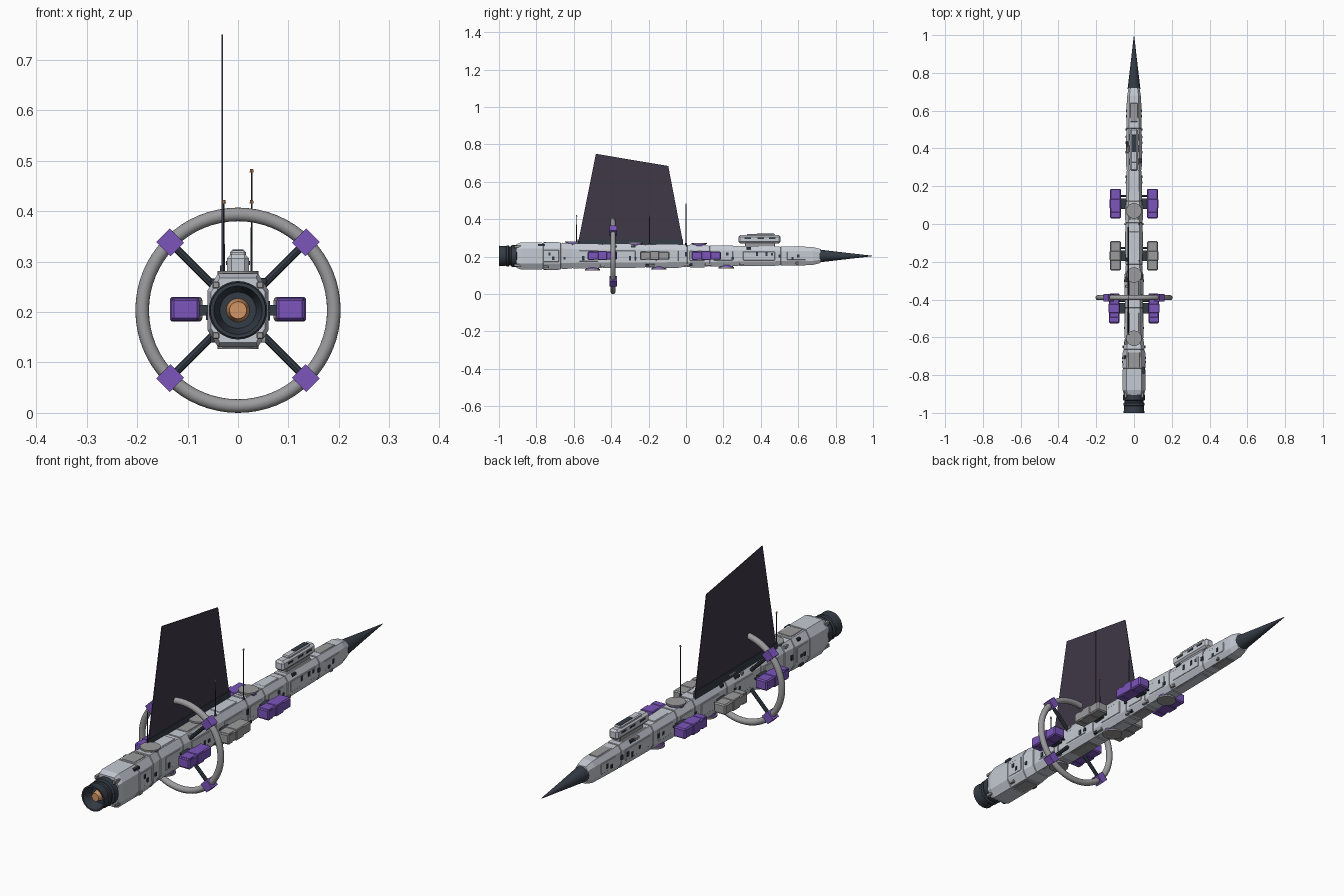
import bpy, bmesh, math, random
from mathutils import Matrix, Vector

if "Cube" in bpy.data.objects:
    bpy.data.objects.remove(bpy.data.objects["Cube"])

random.seed(4)
ZC = 0.2035                      # height of the long axis


def material(name, rgb):
    m = bpy.data.materials.new(name)
    m.diffuse_color = (*rgb, 1)
    m.use_nodes = True
    m.node_tree.nodes["Principled BSDF"].inputs["Base Color"].default_value = m.diffuse_color
    return m


LIGHT = material("light_grey", (0.56, 0.59, 0.65))
MID = material("mid_grey", (0.33, 0.33, 0.34))
SLATE = material("slate", (0.035, 0.045, 0.06))
SAIL = material("dark_plum", (0.05, 0.04, 0.065))
PURPLE = material("purple", (0.2, 0.09, 0.5))
COPPER = material("copper", (0.65, 0.3, 0.13))


def finish(name, bm, mat, bevel=0, smooth=False):
    bmesh.ops.recalc_face_normals(bm, faces=bm.faces)
    me = bpy.data.meshes.new(name)
    bm.to_mesh(me)
    bm.free()
    ob = bpy.data.objects.new(name, me)
    bpy.context.collection.objects.link(ob)
    me.materials.append(mat)
    if bevel:
        mod = ob.modifiers.new("bevel", "BEVEL")
        mod.width, mod.segments = bevel, 1
    if smooth:
        bpy.ops.object.select_all(action='DESELECT')
        ob.select_set(True)
        bpy.context.view_layer.objects.active = ob
        bpy.ops.object.shade_smooth_by_angle(angle=math.radians(35))
    return ob


def box(name, c, size, mat, bevel=0, rot=None):
    bm = bmesh.new()
    m = Matrix.Translation(c) @ (rot or Matrix()) @ Matrix.Diagonal((*size, 1))
    bmesh.ops.create_cube(bm, size=1, matrix=m)
    return finish(name, bm, mat, bevel)


def rod(name, a, b, r1, r2, mat, sides=12, smooth=False):
    a, b = Vector(a), Vector(b)
    rot = (b - a).to_track_quat('Z', 'Y').to_matrix().to_4x4()
    bm = bmesh.new()
    bmesh.ops.create_cone(bm, cap_ends=True, segments=sides, radius1=r1, radius2=r2,
                          depth=(b - a).length, matrix=Matrix.Translation((a + b) / 2) @ rot)
    return finish(name, bm, mat, 0, smooth)


def lathe(name, profile, mat, sides=32):
    # profile of (y, radius) spun round the long axis
    bm = bmesh.new()
    vs = [bm.verts.new((0, y, ZC + r)) for y, r in profile]
    es = [bm.edges.new(p) for p in zip(vs, vs[1:])]
    bmesh.ops.spin(bm, geom=vs + es, cent=(0, 0, ZC), axis=(0, 1, 0),
                   angle=math.tau, steps=sides)
    bmesh.ops.remove_doubles(bm, verts=bm.verts, dist=1e-5)
    return finish(name, bm, mat, 0, True)


# hull stations: y, half width, half height
HULL = [(-0.905, .054, .064), (-0.88, .06, .073), (-0.77, .06, .073), (-0.67, .057, .071),
        (-0.61, .05, .066), (-0.45, .048, .064), (-0.22, .046, .062), (0.0, .045, .06),
        (0.12, .043, .057), (0.28, .04, .053), (0.5, .039, .051), (0.68, .036, .047), (0.72, .029, .037)]


def hull_at(y):
    for (y0, w0, h0), (y1, w1, h1) in zip(HULL, HULL[1:]):
        if y <= y1:
            t = (y - y0) / (y1 - y0)
            return w0 + t * (w1 - w0), h0 + t * (h1 - h0)
    return HULL[-1][1:]


def octagon(bm, y, w, h):
    pts = [(w, .55 * h), (.66 * w, h)]
    pts += [(-x, z) for x, z in reversed(pts)]
    pts += [(-x, -z) for x, z in pts]
    return [bm.verts.new((x, y, ZC + z)) for x, z in pts]


# eight-sided hull with narrow seam grooves
stations = []
for (y, w, h), last in zip(HULL, [True] + [False] * (len(HULL) - 3) + [True, True]):
    stations.append((y, w, h))
    if not last and y > -0.8:
        stations += [(y + .001, w - .003, h - .003), (y + .006, w - .003, h - .003), (y + .007, w, h)]
bm = bmesh.new()
rings = [octagon(bm, *s) for s in stations]
for a, b in zip(rings, rings[1:]):
    for i in range(8):
        bm.faces.new((a[i], a[(i + 1) % 8], b[(i + 1) % 8], b[i]))
bm.faces.new(rings[0])
bm.faces.new(rings[-1])
finish("hull", bm, LIGHT)

# nose spike and engine
lathe("nose_spike", [(0.715, 0), (0.715, .034), (0.85, .018), (0.99, .002), (1.0, 0)], SLATE, 16)
lathe("engine_bell", [(-.9, .05), (-.905, .058), (-.932, .058), (-.936, .05), (-.944, .05), (-.948, .056),
                      (-.96, .056), (-.963, .052), (-1, .055), (-1, .048), (-.955, .036), (-.955, 0)], SLATE)
rod("engine_core", (0, -.952, ZC), (0, -.985, ZC), .024, .017, COPPER, 24)
for sx in (-1, 1):
    for sz in (-1, 1):
        box("engine_clamp", (sx * .044, -.9, ZC + sz * .05), (.014, .04, .014), MID, .002)

# raised hull plating on sides, top and belly
for y, length, mat in [(-.72, .08, MID), (-.52, .1, LIGHT), (-.33, .12, MID), (-.1, .12, LIGHT),
                       (.06, .08, MID), (.2, .1, LIGHT), (.39, .17, LIGHT), (.59, .1, MID)]:
    w, h = hull_at(y + length / 2)
    for s in (-1, 1):
        box("side_plate", (s * w, y, ZC), (.006, length, h * .9), LIGHT, .0015)
        box("deck_plate", (0, y, ZC + s * h), (w * 1.1, length, .006), mat, .0015)

# portholes and small equipment along both flanks
for y in (-.73, -.71, -.65, -.55, -.3, -.27, 0.0, .22, .25, .38, .43, .46, .5, .57, .6):
    w, h = hull_at(y)
    for s in (-1, 1):
        z = ZC + random.choice((-.012, 0, .01))
        box("porthole", (s * (w + .002), y, z), (.006, .012, random.uniform(.012, .024)), SLATE)
for i in range(22):
    y = random.uniform(-.8, .62)
    w, h = hull_at(y)
    s, sz = random.choice((-1, 1)), random.choice((-1, 1))
    box("hull_fitting", (s * w * .84, y, ZC + sz * h * .8),
        (.012, random.uniform(.012, .035), .012), random.choice((MID, SLATE)), .001)

# round hatches above and below
for s, ys in ((1, (.07, -.27, -.605)), (-1, (.215, -.145, -.5))):
    for y in ys:
        z = ZC + s * hull_at(y)[1]
        rod("hatch_collar", (0, y, z - s * .006), (0, y, z + s * .006), .034, .036, PURPLE, 24)
        rod("hatch", (0, y, z + s * .005), (0, y, z + s * .012), .041, .041, MID, 24)

# bridge house
box("bridge_foot", (0, .395, .262), (.03, .16, .03), MID, .003)
box("bridge", (0, .393, .293), (.044, .225, .044), LIGHT, .009)
box("bridge_roof", (0, .4, .315), (.032, .15, .014), LIGHT, .004)
box("bridge_roof_window", (0, .425, .322), (.022, .09, .003), SLATE)
for s in (-1, 1):
    for y in (.33, .4, .46):
        box("bridge_window", (s * .022, y, .297), (.003, .035, .008), SLATE)

# side pods on pylons
for y, mat, x in ((.108, PURPLE, .098), (-.168, MID, .098), (-.447, PURPLE, .104)):
    for s in (-1, 1):
        box("pod", (s * x, y, ZC + .002), (.056, .157, .044), mat, .005)
        box("pod_band", (s * (x + .002), y, ZC + .002), (.057, .05, .048), mat, .003)
        box("pod_back_cap", (s * (x + .002), y - .06, ZC + .002), (.05, .03, .047), mat, .002)
        box("pod_pylon", (s * .057, y, ZC), (.04, .055, .02), SLATE)
        rod("pod_pipe", (s * .04, y + .04, ZC), (s * .08, y + .04, ZC), .005, .005, SLATE, 8)

# habitat ring with spokes and cabins
bpy.ops.mesh.primitive_torus_add(location=(0, -.39, ZC), rotation=(math.pi / 2, 0, 0), major_radius=.19,
                                 minor_radius=.0135, major_segments=64, minor_segments=16)
ring = bpy.context.object
ring.name = "habitat_ring"
ring.data.materials.append(MID)
bpy.ops.object.shade_smooth_by_angle()
for k in range(4):
    a = math.pi / 4 + k * math.pi / 2
    d = Vector((math.cos(a), 0, math.sin(a)))
    hub = Vector((0, -.39, ZC))
    rod("ring_spoke", hub + d * .04, hub + d * .185, .008, .008, SLATE, 8)
    box("ring_cabin", hub + d * .19, (.04, .04, .038), PURPLE, 0, Matrix.Rotation(-a, 4, 'Y'))

# radiator sail: two thin panels on a foot rail
X = -.031
for name, outline in (("sail_aft", [(-.575, .285), (-.2915, .285), (-.2915, .7175), (-.482, .75)]),
                      ("sail_fore", [(-.2885, .285), (-.018, .285), (-.095, .685), (-.2885, .717)])):
    bm = bmesh.new()
    f = bm.faces.new([bm.verts.new((X - .0015, y, z)) for y, z in outline])
    ext = bmesh.ops.extrude_face_region(bm, geom=[f])["geom"]
    bmesh.ops.translate(bm, vec=(.003, 0, 0), verts=[v for v in ext if isinstance(v, bmesh.types.BMVert)])
    finish(name, bm, SAIL)
rod("sail_mast", (X, -.29, .26), (X, -.29, .717), .002, .002, SLATE, 6)
box("sail_rail", (X, -.298, .275), (.009, .565, .035), SLATE)

# whip antennas
for x, y, top in ((.027, 0, .48), (-.028, -.585, .418), (.027, -.195, .418)):
    rod("antenna", (x, y, .25), (x, y, top), .0025, .0015, SLATE, 6)
    rod("antenna_tip", (x, y, top - .003), (x, y, top + .004), .004, .003, COPPER, 8)
    rod("antenna_base", (x, y, .25), (x, y, .272), .006, .004, SLATE, 8)
